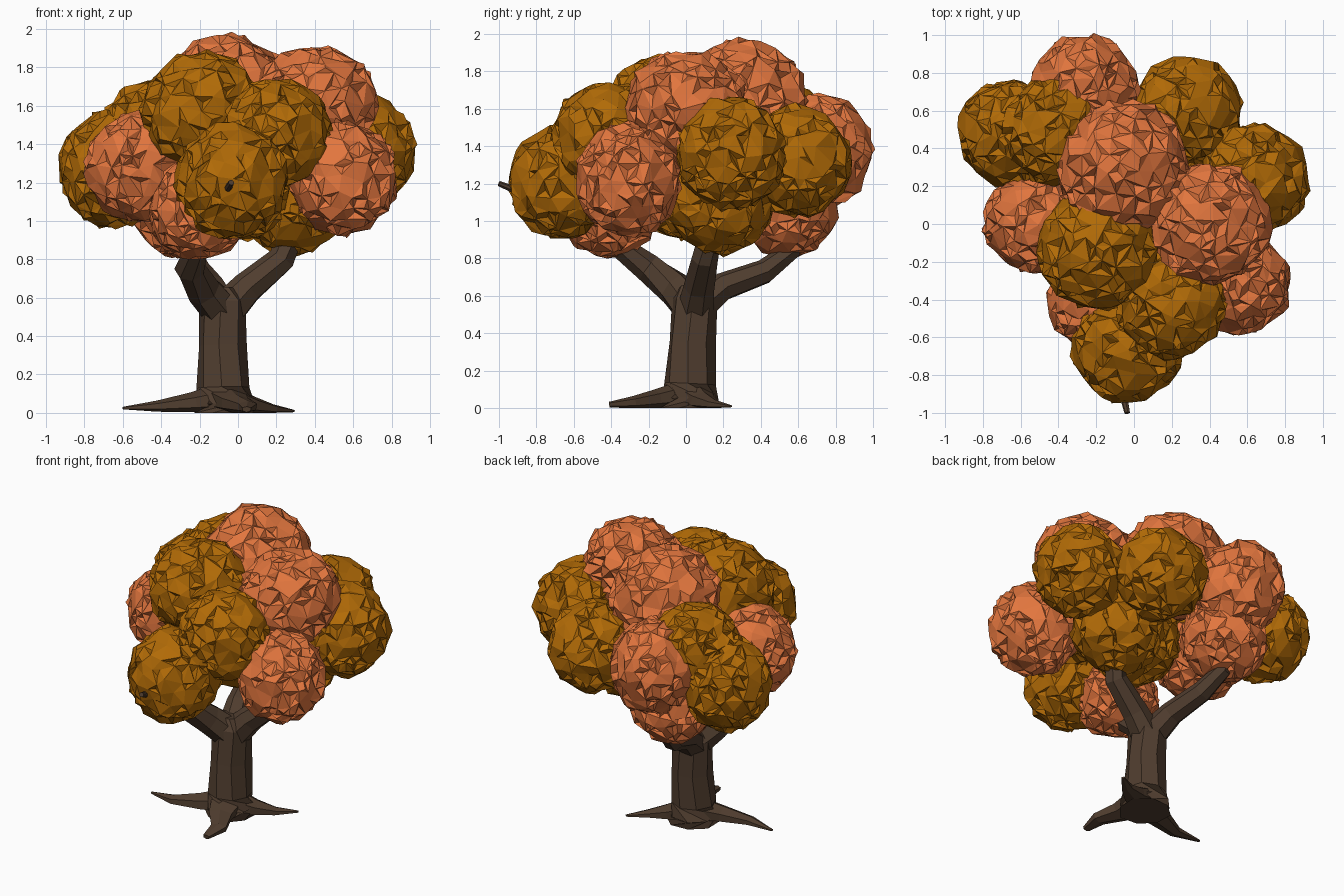
import bpy, bmesh, random
from math import cos, sin, tau
from mathutils import Vector, noise

if "Cube" in bpy.data.objects:
    bpy.data.objects.remove(bpy.data.objects["Cube"])

random.seed(7)


def material(name, rgb):
    m = bpy.data.materials.new(name)
    m.diffuse_color = (*rgb, 1)
    m.use_nodes = True
    m.node_tree.nodes["Principled BSDF"].inputs["Base Color"].default_value = m.diffuse_color
    return m


BARK = material("bark", (0.08, 0.047, 0.028))
ORANGE = material("orange_leaf", (0.76, 0.18, 0.048))
GOLD = material("gold_leaf", (0.44, 0.145, 0.002))


def finish(bm, name, mat):
    bmesh.ops.recalc_face_normals(bm, faces=bm.faces)
    me = bpy.data.meshes.new(name)
    bm.to_mesh(me)
    bm.free()
    me.materials.append(mat)
    ob = bpy.data.objects.new(name, me)
    bpy.context.collection.objects.link(ob)
    return ob


def limb(name, path, sides=7, flat=1.0, wobble=0.06):
    """Tapered faceted tube; path rows are (x, y, z, radius)."""
    pts = [Vector(p[:3]) for p in path]
    bm = bmesh.new()
    rings = []
    bumps = [1 + random.uniform(-wobble, wobble) for _ in range(sides)]
    for i, p in enumerate(pts):
        tangent = pts[min(i + 1, len(pts) - 1)] - pts[max(i - 1, 0)]
        q = tangent.to_track_quat('Z', 'Y')
        ring = []
        for k in range(sides):
            a = tau * (k + 0.5) / sides
            off = q @ Vector((cos(a), sin(a), 0)) * path[i][3] * bumps[k]
            off.z *= flat
            v = p + off
            v.z = max(v.z, 0)
            ring.append(bm.verts.new(v))
        rings.append(ring)
    for a, b in zip(rings, rings[1:]):
        for k in range(sides):
            n = (k + 1) % sides
            bm.faces.new((a[k], a[n], b[n], b[k]))
    bm.faces.new(rings[0])
    bm.faces.new(rings[-1])
    return finish(bm, name, BARK)


def leaf_clump(name, mat, x, y, z, r, tall=1.0):
    """Crumpled low-poly ball with creased facets."""
    bm = bmesh.new()
    bmesh.ops.create_icosphere(bm, subdivisions=3, radius=1)
    for v in bm.verts:
        n = v.co.normalized()
        lump = 0.03 * noise.noise(n * 1.8 + Vector((x, y, z)) * 9)
        jitter = Vector([random.uniform(-0.09, 0.09) for _ in range(3)])
        v.co = (n + jitter).normalized() * (random.uniform(0.93, 1.03) + lump)
    # Push the middle of some facets in or out to crease the surface
    picked = [f for f in bm.faces if random.random() < 0.45]
    for v in bmesh.ops.poke(bm, faces=picked)["verts"]:
        v.co *= random.choice((0.9, 0.94, 1.07))
    for v in bm.verts:
        v.co = Vector((x, y, z)) + Vector((v.co.x, v.co.y, v.co.z * tall)) * r
    return finish(bm, name, mat)


# Trunk, slightly leaning, flared at the foot
limb("trunk", [(-0.07, 0.02, 0.0, 0.17), (-0.07, 0.02, 0.05, 0.165),
               (-0.075, 0.02, 0.13, 0.142), (-0.075, 0.035, 0.35, 0.13),
               (-0.08, 0.045, 0.58, 0.125), (-0.08, 0.05, 0.65, 0.08)], sides=8)

# Three flattened roots
limb("root_left", [(-0.08, 0.02, 0.08, 0.12), (-0.24, -0.05, 0.055, 0.08),
                   (-0.42, -0.10, 0.035, 0.045), (-0.60, -0.08, 0.025, 0.01)], 6, 0.65)
limb("root_right", [(-0.07, 0.03, 0.08, 0.12), (0.07, 0.09, 0.04, 0.075),
                    (0.18, 0.15, 0.02, 0.04), (0.29, 0.24, 0.01, 0.01)], 6, 0.65)
limb("root_front", [(-0.07, 0.01, 0.08, 0.12), (-0.02, -0.16, 0.05, 0.08),
                    (0.05, -0.28, 0.03, 0.055), (0.045, -0.41, 0.018, 0.025)], 6, 0.65)

# Main branches rising into the crown
limb("branch_right", [(-0.06, 0.05, 0.53, 0.1), (0.05, 0.07, 0.65, 0.085),
                      (0.23, 0.10, 0.80, 0.072), (0.28, 0.13, 0.95, 0.065)])
limb("branch_back", [(-0.09, 0.06, 0.54, 0.1), (-0.14, 0.20, 0.65, 0.08),
                     (-0.20, 0.42, 0.73, 0.07), (-0.25, 0.56, 0.84, 0.055),
                     (-0.27, 0.59, 0.98, 0.05)])
limb("branch_front", [(-0.09, 0.03, 0.54, 0.105), (-0.18, -0.06, 0.64, 0.095),
                      (-0.25, -0.20, 0.75, 0.08), (-0.21, -0.38, 0.88, 0.06),
                      (-0.12, -0.62, 1.05, 0.04), (-0.035, -1.0, 1.2, 0.015)])

# Leaf clumps: x, y, z, radius, height factor
orange = [(0.40, 0.0, 1.61, 0.325, 0.95), (-0.06, 0.30, 1.63, 0.355, 0.95),
          (0.55, -0.31, 1.22, 0.285, 1.07), (-0.26, 0.71, 1.37, 0.29, 1.06),
          (-0.51, 0.01, 1.28, 0.285, 1.03), (-0.20, -0.41, 1.06, 0.265),
          (-0.28, 0.54, 1.08, 0.28)]
gold = [(-0.03, -0.66, 1.21, 0.295, 1.04), (0.20, -0.42, 1.46, 0.295),
        (-0.19, -0.13, 1.57, 0.325, 0.96), (0.64, 0.24, 1.36, 0.295, 1.04),
        (0.28, 0.60, 1.32, 0.295, 1.02), (-0.41, 0.50, 1.46, 0.295),
        (-0.65, 0.48, 1.27, 0.29, 1.06), (0.29, 0.18, 1.11, 0.29),
        (0.02, 0.02, 1.18, 0.29)]
for label, mat, clumps in (("orange", ORANGE, orange), ("gold", GOLD, gold)):
    for i, c in enumerate(clumps, 1):
        leaf_clump(f"{label}_leaf_clump_{i}", mat, *c)
